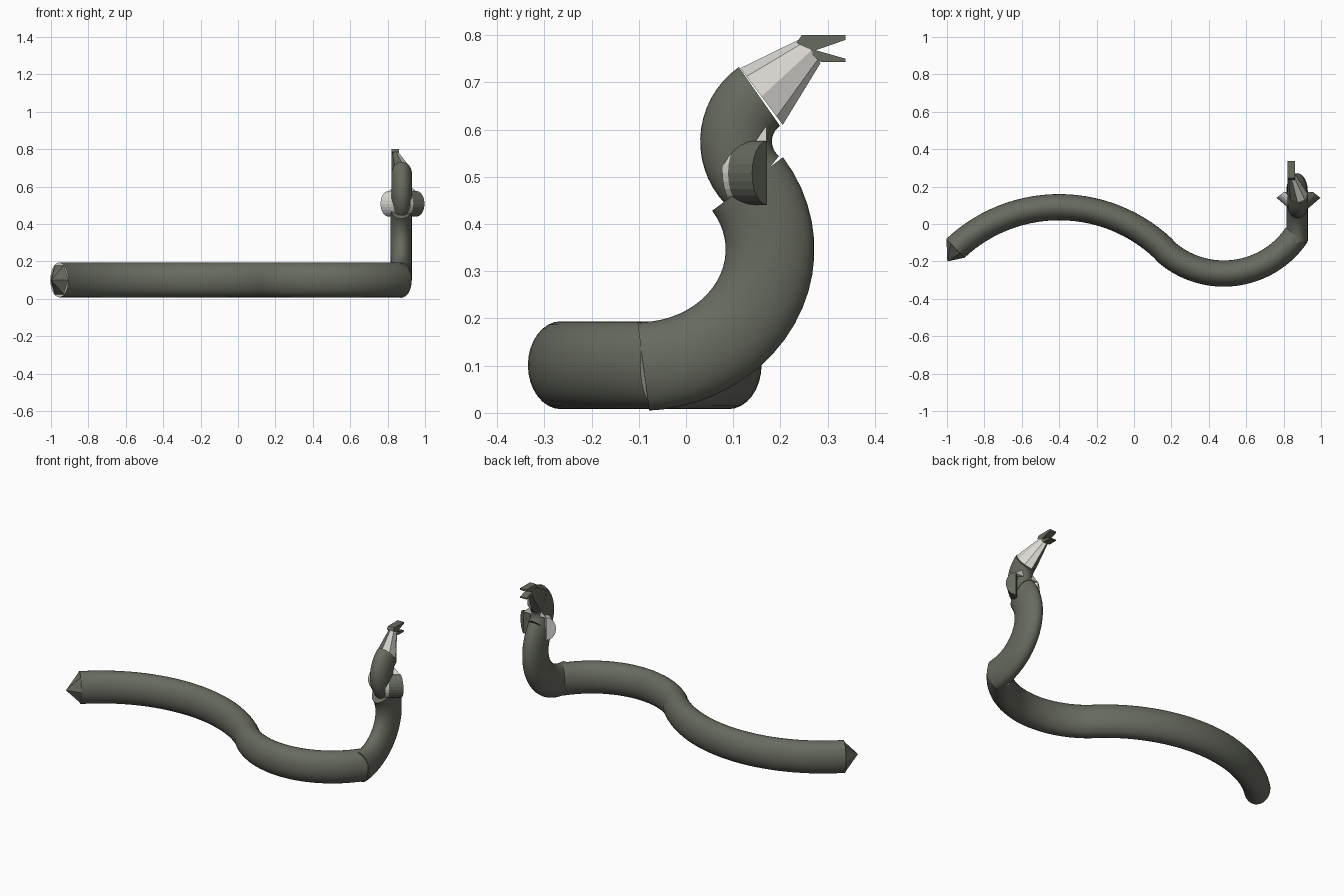
import bpy, bmesh, math
from mathutils import Vector as V

if "Cube" in bpy.data.objects:
    bpy.data.objects.remove(bpy.data.objects["Cube"])


def material(name, c):
    m = bpy.data.materials.new(name)
    m.diffuse_color = (*c, 1)
    m.use_nodes = True
    m.node_tree.nodes["Principled BSDF"].inputs["Base Color"].default_value = m.diffuse_color
    return m


OLIVE = material("olive skin", (0.135, 0.145, 0.115))
PALE = material("pale underside", (0.72, 0.70, 0.66))


def finish(name, bm, smooth=False, rule=None):
    bmesh.ops.recalc_face_normals(bm, faces=bm.faces)
    for f in bm.faces:
        f.material_index = rule(f) if rule else 0
    me = bpy.data.meshes.new(name)
    bm.to_mesh(me)
    bm.free()
    me.materials.append(OLIVE)
    me.materials.append(PALE)
    ob = bpy.data.objects.new(name, me)
    bpy.context.collection.objects.link(ob)
    if smooth:
        bpy.ops.object.select_all(action='DESELECT')
        bpy.context.view_layer.objects.active = ob
        ob.select_set(True)
        bpy.ops.object.shade_smooth_by_angle(angle=math.radians(35))
    return ob


def loft(name, rings, smooth=False, rule=None):
    """Skin a list of point rings and cap both ends."""
    bm = bmesh.new()
    vs = [[bm.verts.new(p) for p in r] for r in rings]
    n = len(vs[0])
    for a, b in zip(vs, vs[1:]):
        for i in range(n):
            j = (i + 1) % n
            bm.faces.new((a[i], a[j], b[j], b[i]))
    bm.faces.new(vs[0])
    bm.faces.new(vs[-1])
    return finish(name, bm, smooth, rule)


def ellipse(c, side, up, a, b, n):
    return [V(c) + V(side) * a * math.cos(t) + V(up) * b * math.sin(t)
            for t in (2 * math.pi * i / n for i in range(n))]


def cap_pale(f):
    return int(len(f.verts) > 4)


# body: two opposite arcs lying on the ground
frames = []
for i in range(29):
    t = math.radians(-43.3 + 86.6 * i / 28)
    frames.append(((-0.4 + 0.81 * math.sin(t), -0.72 + 0.81 * math.cos(t)), -t))
for i in range(1, 29):
    t = math.radians(-44.5 + 100.5 * i / 28)
    frames.append(((0.48 + 0.47 * math.sin(t), 0.205 - 0.47 * math.cos(t)), t))
loft("body", [ellipse((x, y, 0.101), (-math.sin(a), math.cos(a), 0), (0, 0, 1), 0.07, 0.093, 32)
              for (x, y), a in frames], True, cap_pale)

# tail tip: six-sided cone inset on the pale end
(x, y), a = frames[0]
bm = bmesh.new()
base = [bm.verts.new(p) for p in
        ellipse((x, y, 0.101), (-math.sin(a), math.cos(a), 0), (0, 0, 1), 0.069, 0.09, 6)]
tip = bm.verts.new((-0.998, -0.2, 0.1))
for i in range(6):
    bm.faces.new((base[i], base[(i + 1) % 6], tip))
bm.faces.new(base)
finish("tail_tip", bm)

# neck: rising forward curve, then a tighter backward curve
NX = 0.872
rings = []
for i in range(21):
    t = math.radians(-88 + 122 * i / 20)
    d = V((0, 0.248 * math.cos(t), 0.278 * math.sin(t))).normalized()
    if i == 0:
        d = V((0, 0.13, -0.99))
    w = 0.057
    rings.append(ellipse((NX, -0.1 + 0.278 * math.cos(t), 0.346 + 0.248 * math.sin(t)),
                         (1, 0, 0), d, w, 0.094, 32))
loft("lower_neck", rings, True)
rings = []
for i in range(17):
    t = math.radians(231 - 106 * i / 16)
    d = V((0, math.cos(t), math.sin(t)))
    rings.append(ellipse(V((NX + 0.003, 0.222, 0.575)) + d * 0.116, (1, 0, 0), d,
                         0.055, 0.076, 32))
loft("upper_neck", rings, True)

# head: faceted tapering muzzle, pale on its right side
d = V((0, -0.6, 0.8))
loft("head", [ellipse((NX + 0.003, 0.16, 0.67), (1, 0, 0), d, 0.054, 0.075, 8),
              ellipse((0.841, 0.265, 0.767), (1, 0, 0), d, 0.021, 0.033, 8)],
     rule=lambda f: int(f.normal.x > 0.2 and len(f.verts) == 4))

# open mouth: forked profile with a little thickness
prof = [(0.235, 0.785), (0.245, 0.8), (0.338, 0.8), (0.338, 0.79), (0.275, 0.768),
        (0.338, 0.75), (0.338, 0.743), (0.285, 0.743)]
loft("mouth", [[V((px, u, v)) for u, v in prof] for px in (0.82, 0.861)])

# hood: a half-round flap on each side with a pale wedge above
for s, label in ((1, "right"), (-1, "left")):
    def P(px, py, pz):
        return V((NX + s * (px - NX) + (0 if s > 0 else 0.015), py, pz))

    def half(k):
        r = []
        for i in range(13):
            t = math.pi * (i / 12 - 0.5)
            u = math.cos(t)
            r.append(P(0.955 + 0.042 * u - k * 0.07, 0.172 - 0.032 * u - k * 0.06,
                       0.508 + 0.068 * math.sin(t)))
        return r
    loft("hood_flap_" + label, [half(0), half(0.85), half(1.05)], False,
         lambda f: 1 if s < 0 else int(f.calc_center_median().y < 0.105))
    bm = bmesh.new()
    q = [bm.verts.new(P(*p)) for p in ((0.96, 0.17, 0.57), (0.885, 0.17, 0.63),
                                      (0.90, 0.13, 0.57), (0.885, 0.172, 0.57))]
    for a in ((0, 1, 2), (0, 1, 3), (1, 2, 3), (0, 2, 3)):
        bm.faces.new([q[i] for i in a])
    finish("hood_wedge_" + label, bm, rule=lambda f: 1)
